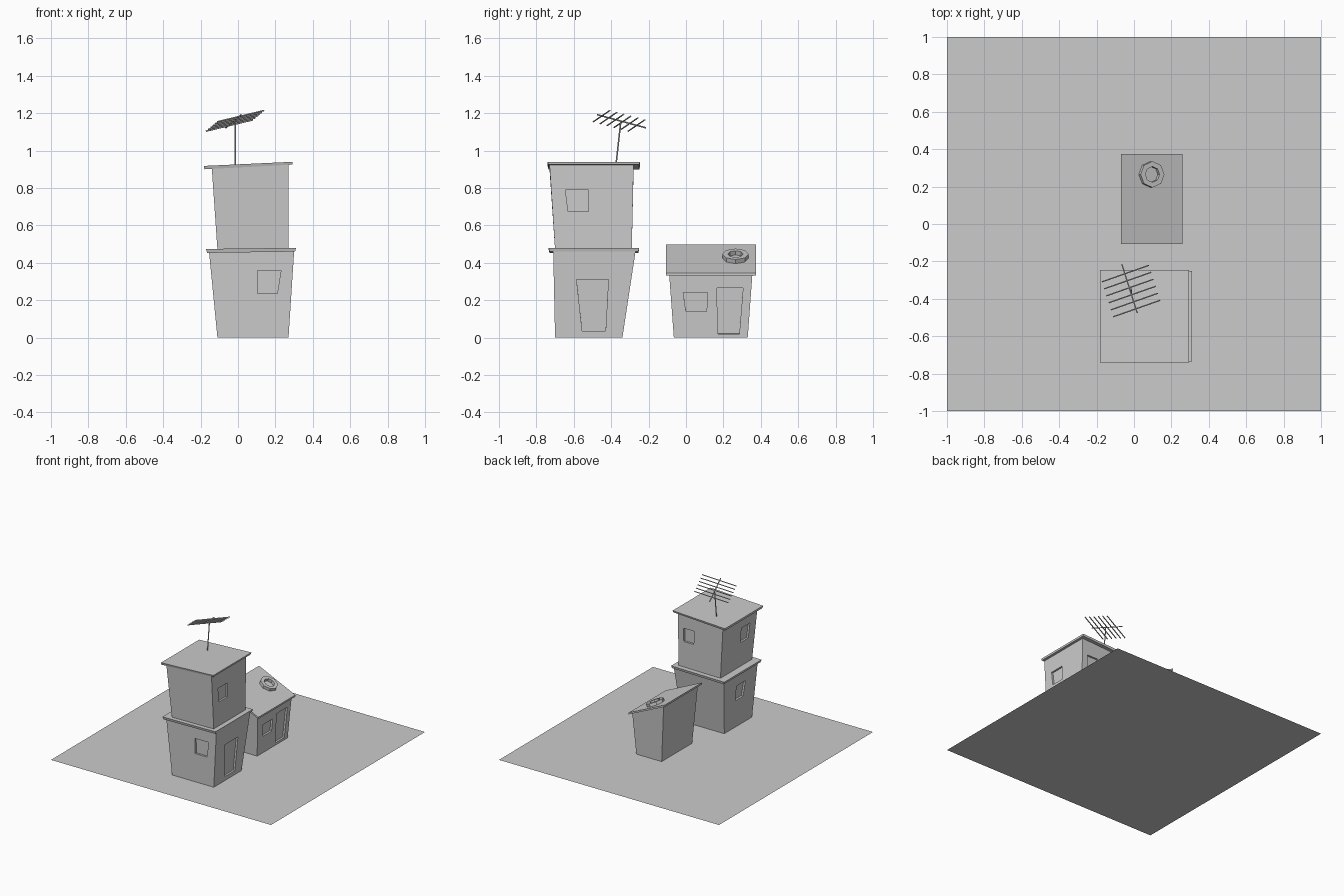
import bpy, bmesh
from math import atan2
from mathutils import Vector, Matrix

if "Cube" in bpy.data.objects:
    bpy.data.objects.remove(bpy.data.objects["Cube"])


def add_object(name, bm):
    bmesh.ops.recalc_face_normals(bm, faces=bm.faces)
    mesh = bpy.data.meshes.new(name)
    bm.to_mesh(mesh)
    bm.free()
    ob = bpy.data.objects.new(name, mesh)
    bpy.context.collection.objects.link(ob)
    return ob


def hull_box(name, low, high):
    """Solid joining two four-sided loops."""
    bm = bmesh.new()
    a = [bm.verts.new(p) for p in low]
    b = [bm.verts.new(p) for p in high]
    bm.faces.new(a)
    bm.faces.new(b)
    for i in range(4):
        j = (i + 1) % 4
        bm.faces.new((a[i], a[j], b[j], b[i]))
    return add_object(name, bm)


def loop(x0, x1, y0, y1, z_left, z_right):
    return [Vector(p) for p in ((x0, y0, z_left), (x1, y0, z_right),
                                (x1, y1, z_right), (x0, y1, z_left))]


SIDES = {"front": (0, 1), "right": (1, 2), "back": (2, 3), "left": (3, 0)}


def building(name, low, high, openings, depth=0.015):
    """Tapered storey with shallow recesses; opening = side, z0, z1, bottom span, top span."""
    lo, hi = loop(*low), loop(*high)
    ob = hull_box(name, lo, hi)
    for side, z0, z1, (b0, b1), (t0, t1) in openings:
        i, j = SIDES[side]
        p = lo[i]
        n = (lo[j] - lo[i]).cross(hi[i] - lo[i]).normalized()
        d, u = (1, 0) if side in ("front", "back") else (0, 1)
        pts = []
        for a, z in ((b0, z0), (b1, z0), (t1, z1), (t0, z1)):
            q = Vector((0, 0, z))
            q[u] = a
            q[d] = p[d] - (n[u] * (a - p[u]) + n.z * (z - p.z)) / n[d]
            pts.append(q)
        cutter = hull_box("opening_cutter", [q - n * depth for q in pts],
                          [q + n * 0.05 for q in pts])
        cutter.hide_render = True
        mod = ob.modifiers.new("opening", 'BOOLEAN')
        mod.operation = 'DIFFERENCE'
        mod.solver = 'EXACT'
        mod.object = cutter
        bpy.context.view_layer.objects.active = ob
        bpy.ops.object.modifier_apply(modifier=mod.name)
        bpy.data.objects.remove(cutter)
    return ob


def rod(name, p, q, radius, sides=6):
    p, q = Vector(p), Vector(q)
    bm = bmesh.new()
    m = Matrix.Translation((p + q) / 2) @ (q - p).to_track_quat('Z', 'Y').to_matrix().to_4x4()
    bmesh.ops.create_cone(bm, cap_ends=True, segments=sides, radius1=radius,
                          radius2=radius, depth=(q - p).length, matrix=m)
    return add_object(name, bm)


# Ground sheet
bm = bmesh.new()
bmesh.ops.create_grid(bm, x_segments=1, y_segments=1, size=1)
add_object("ground_sheet", bm)

# Tower storeys and their overhanging slabs
building("tower_lower_storey",
         (-0.11, 0.27, -0.70, -0.34, 0, 0), (-0.155, 0.30, -0.71, -0.27, 0.46, 0.46),
         [("front", 0.235, 0.36, (0.105, 0.21), (0.105, 0.23)),
          ("right", 0.035, 0.31, (-0.555, -0.43), (-0.585, -0.415)),
          ("left", 0.235, 0.36, (-0.55, -0.45), (-0.565, -0.45))])
hull_box("tower_middle_slab", loop(-0.165, 0.305, -0.73, -0.255, 0.453, 0.46),
         loop(-0.172, 0.31, -0.735, -0.25, 0.474, 0.48))
building("tower_upper_storey",
         (-0.11, 0.27, -0.70, -0.29, 0.47, 0.47), (-0.14, 0.27, -0.73, -0.28, 0.905, 0.928),
         [("right", 0.675, 0.79, (-0.63, -0.52), (-0.645, -0.52)),
          ("back", 0.69, 0.80, (0.13, 0.22), (0.12, 0.22)),
          ("left", 0.68, 0.80, (-0.63, -0.53), (-0.64, -0.53))])
hull_box("tower_roof", loop(-0.18, 0.29, -0.735, -0.25, 0.90, 0.925),
         loop(-0.182, 0.293, -0.74, -0.245, 0.918, 0.94))

# Hut with a single pitched roof
building("hut_walls",
         (-0.01, 0.22, -0.065, 0.33, 0, 0), (-0.045, 0.24, -0.09, 0.355, 0.475, 0.34),
         [("right", 0.14, 0.24, (0.0, 0.11), (-0.015, 0.115)),
          ("right", 0.02, 0.265, (0.17, 0.285), (0.165, 0.305))])
hull_box("hut_roof", loop(-0.07, 0.26, -0.107, 0.373, 0.483, 0.332),
         loop(-0.07, 0.26, -0.107, 0.373, 0.498, 0.346))

# Octagonal vent ring lying on the hut roof
bm = bmesh.new()
tilt = Matrix.Translation((0.09, 0.265, 0.427)) @ Matrix.Rotation(atan2(0.152, 0.33), 4, 'Y')
rings = []
for r, h in ((0.07, -0.01), (0.07, 0.022), (0.042, 0.022), (0.042, -0.01)):
    ring = bmesh.ops.create_circle(bm, segments=8, radius=r,
                                   matrix=tilt @ Matrix.Translation((0, 0, h)))
    rings.append(ring["verts"])
for k in range(4):
    a, b = rings[k], rings[(k + 1) % 4]
    for i in range(8):
        j = (i + 1) % 8
        bm.faces.new((a[i], a[j], b[j], b[i]))
add_object("roof_vent_ring", bm)

# Aerial: mast, boom and six crossing rods
rod("aerial_mast", (-0.015, -0.375, 0.92), (-0.015, -0.348, 1.16), 0.004)
rod("aerial_boom", (-0.065, -0.215, 1.122), (0.017, -0.475, 1.192), 0.004)
first, last = Vector((-0.046, -0.265, 1.134)), Vector((0.014, -0.452, 1.184))
half = Vector((0.125, 0.044, 0.03))
for i in range(6):
    c = first.lerp(last, i / 5)
    rod(f"aerial_rod_{i + 1}", c - half, c + half, 0.004)
